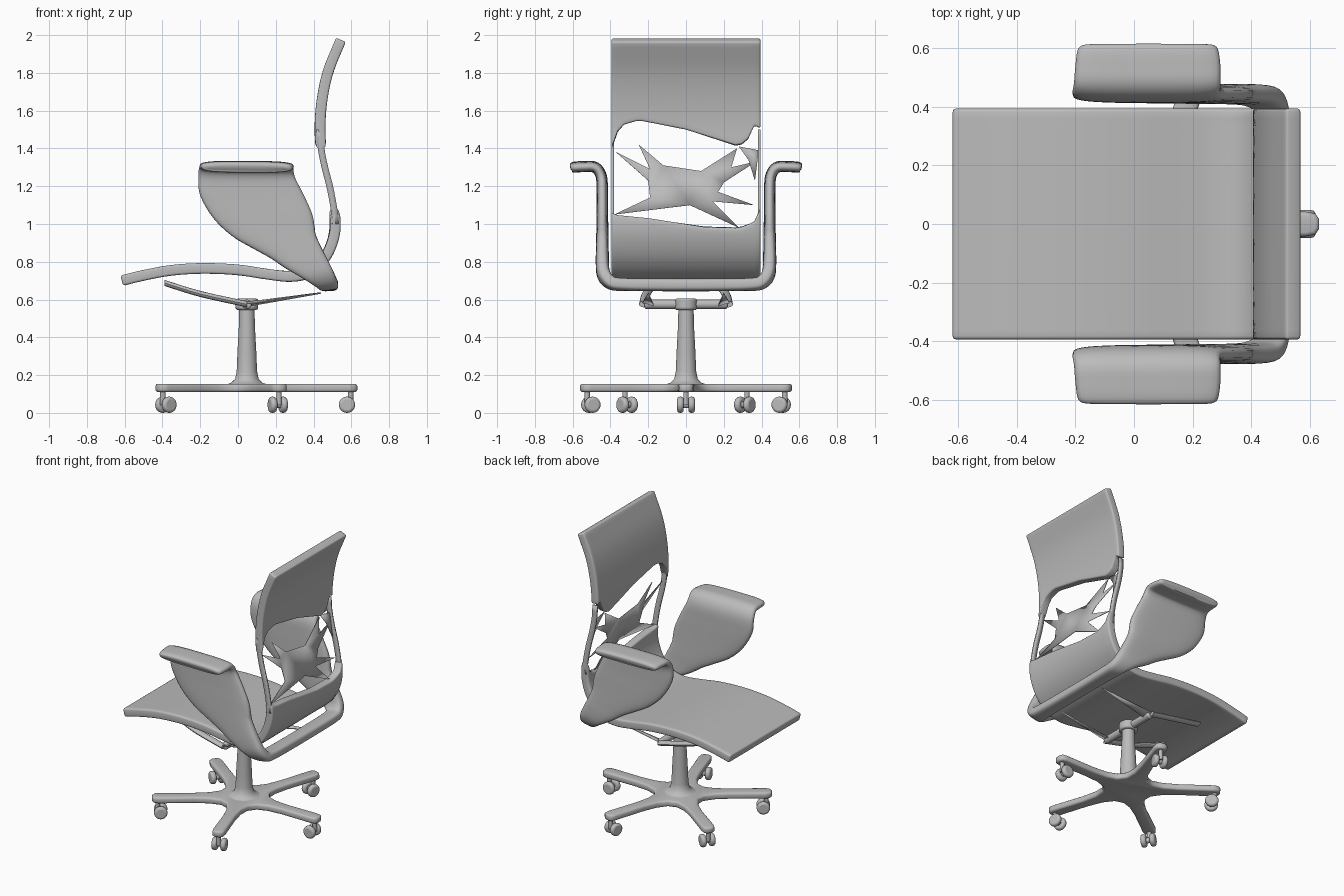
import bpy, bmesh, math
from mathutils import Vector

cube = bpy.data.objects.get("Cube")
if cube:
    bpy.data.objects.remove(cube, do_unlink=True)

GREY = (0.5, 0.5, 0.5, 1)
mat = bpy.data.materials.new("plain grey")
mat.use_nodes = True
mat.diffuse_color = GREY
mat.node_tree.nodes["Principled BSDF"].inputs["Base Color"].default_value = GREY


def finish(name, bm, thick=0, bevel=0, angle=40):
    """Turn a bmesh into a smooth shaded object with optional thickness and bevel."""
    bmesh.ops.recalc_face_normals(bm, faces=bm.faces)
    me = bpy.data.meshes.new(name)
    bm.to_mesh(me)
    bm.free()
    me.materials.append(mat)
    ob = bpy.data.objects.new(name, me)
    bpy.context.collection.objects.link(ob)
    if thick:
        m = ob.modifiers.new("thickness", 'SOLIDIFY')
        m.thickness, m.offset = thick, 0
    if bevel:
        m = ob.modifiers.new("rounding", 'BEVEL')
        m.width, m.segments, m.angle_limit = bevel, 3, math.radians(50)
    bpy.context.view_layer.objects.active = ob
    ob.select_set(True)
    bpy.ops.object.shade_smooth_by_angle(angle=math.radians(angle))
    ob.select_set(False)
    return ob


def spline(points, steps):
    """Catmull-Rom curve through points of any dimension."""
    pts = [Vector(p) for p in points]
    pts = [2 * pts[0] - pts[1]] + pts + [2 * pts[-1] - pts[-2]]
    out = []
    for a, b, c, d in zip(pts, pts[1:], pts[2:], pts[3:]):
        for i in range(steps):
            t = i / steps
            out.append(0.5 * (2 * b + (c - a) * t + (2 * a - 5 * b + 4 * c - d) * t * t
                              + (3 * b - a - 3 * c + d) * t ** 3))
    return out + [pts[-2]]


def skin(bm, rings, closed=True):
    """Join rows of points with quads; closed rings also get end caps."""
    rows = [[bm.verts.new(p) for p in r] for r in rings]
    n = len(rows[0])
    for a, b in zip(rows, rows[1:]):
        for i in range(n if closed else n - 1):
            j = (i + 1) % n
            bm.faces.new((a[i], a[j], b[j], b[i]))
    if closed:
        bm.faces.new(rows[0])
        bm.faces.new(rows[-1])


def interp(table, v):
    """Piecewise linear lookup in (key, value) pairs."""
    for (a, p), (b, q) in zip(table, table[1:]):
        if v <= b:
            return p + (q - p) * max(0, v - a) / (b - a)
    return table[-1][1]


# Side profile shared by the seat and backrest
profile = spline([(-0.615, 0.70), (-0.5, 0.728), (-0.35, 0.755), (-0.18, 0.765), (0, 0.757),
                  (0.15, 0.735), (0.28, 0.722), (0.38, 0.745), (0.46, 0.82), (0.505, 0.92),
                  (0.515, 1.02), (0.49, 1.18), (0.455, 1.32), (0.435, 1.45), (0.44, 1.62),
                  (0.475, 1.8), (0.545, 1.975)], 8)
lengths = [0]
for a, b in zip(profile, profile[1:]):
    lengths.append(lengths[-1] + (b - a).length)
along_x = list(zip(lengths, [p.x for p in profile]))
along_z = list(zip(lengths, [p.y for p in profile]))
back_part = [(p.y, s) for p, s in zip(profile, lengths) if s > lengths[56]]
TOTAL = lengths[-1]
HALF = 0.394


def at_height(z):
    return interp(back_part, z)


def panel(name, y0, y1, start, end, cols, rows, thick, bevel):
    """Sheet following the profile, with start and end lengths depending on y."""
    bm = bmesh.new()
    grid = []
    for i in range(cols + 1):
        y = y0 + (y1 - y0) * i / cols
        a, b = start(y), end(y)
        s = [a + (b - a) * j / rows for j in range(rows + 1)]
        grid.append([(interp(along_x, v), y, interp(along_z, v)) for v in s])
    skin(bm, grid, closed=False)
    return finish(name, bm, thick, bevel)


# Seat with lower back, and upper back, with ragged edges facing each other
low_edge = [(-0.4, 1.06), (-0.36, 1.045), (-0.2, 1.03), (0.1, 0.985), (0.28, 0.98), (0.36, 1.01), (0.4, 1.1)]
top_edge = [(-0.4, 1.38), (-0.35, 1.52), (-0.25, 1.55), (0, 1.50), (0.28, 1.41), (0.33, 1.45),
            (0.37, 1.54), (0.4, 1.5)]
panel("seat_and_lower_back", -HALF, HALF, lambda y: 0,
      lambda y: at_height(interp(low_edge, y)), 24, 44, 0.056, 0.02)
panel("upper_back", -HALF, HALF, lambda y: at_height(interp(top_edge, y)),
      lambda y: TOTAL, 24, 16, 0.056, 0.02)

# Thin side strips bridging the opening
for side, name in ((-1, "right"), (1, "left")):
    panel(name + "_back_strip", side * HALF, side * (HALF - 0.012),
          lambda y: at_height(1.0), lambda y: at_height(1.5), 1, 12, 0.035, 0)


def shard(name, outline):
    """Thin plate in the backrest, outlined in (y, z)."""
    bm = bmesh.new()
    face = bm.faces.new([bm.verts.new((interp(along_x, at_height(z)), y, z)) for y, z in outline])
    bmesh.ops.triangulate(bm, faces=[face])
    finish(name, bm, 0.004)


# Star shaped web in the opening
shard("back_web", [(-0.37, 1.38), (-0.19, 1.29), (-0.25, 1.42), (-0.12, 1.31), (0.08, 1.28),
                   (0.27, 1.40), (0.24, 1.30), (0.37, 1.33), (0.2, 1.22), (0.17, 1.17), (0.36, 1.10),
                   (0.14, 1.12), (0.28, 0.98), (0.02, 1.10), (-0.38, 1.05), (-0.19, 1.14), (-0.2, 1.23)])
shard("back_web_corner", [(0.28, 1.41), (0.385, 1.39), (0.365, 1.23), (0.33, 1.34)])

# Armrests: one flattened band from pad to pad, passing behind and below the seat.
# Each station: y, front x, front z, rear x, rear z, thickness
stations = [(0.612, -0.16, 1.30, 0.26, 1.295, 0.02), (0.60, -0.19, 1.302, 0.285, 1.298, 0.055),
            (0.54, -0.20, 1.306, 0.295, 1.302, 0.058), (0.48, -0.205, 1.30, 0.295, 1.298, 0.06),
            (0.448, -0.21, 1.25, 0.30, 1.25, 0.06), (0.443, -0.20, 1.15, 0.345, 1.16, 0.06),
            (0.443, -0.13, 1.03, 0.39, 1.06, 0.062), (0.443, -0.03, 0.935, 0.405, 0.99, 0.064),
            (0.443, 0.08, 0.87, 0.41, 0.95, 0.066), (0.443, 0.17, 0.82, 0.43, 0.90, 0.068),
            (0.443, 0.26, 0.76, 0.47, 0.82, 0.07), (0.435, 0.35, 0.71, 0.505, 0.75, 0.07),
            (0.40, 0.41, 0.68, 0.525, 0.70, 0.068), (0.34, 0.425, 0.675, 0.53, 0.685, 0.066),
            (0.15, 0.43, 0.675, 0.53, 0.68, 0.066)]
band = spline(stations + [(-s[0],) + s[1:] for s in reversed(stations)], 4)


def centre(s):
    return Vector(((s[1] + s[3]) / 2, s[0], (s[2] + s[4]) / 2))


def soften(v, power):
    return math.copysign(abs(v) ** power, v)


rings = []
for i, s in enumerate(band):
    c = centre(s)
    tangent = centre(band[min(i + 1, len(band) - 1)]) - centre(band[max(i - 1, 0)])
    width = Vector((s[3] - s[1], 0, s[4] - s[2])) / 2
    normal = width.cross(tangent).normalized() * s[5] / 2
    turn = [math.tau * k / 28 for k in range(28)]
    rings.append([c + width * soften(math.cos(t), 0.6) + normal * soften(math.sin(t), 0.6) for t in turn])
bm = bmesh.new()
skin(bm, rings)
finish("armrest_band", bm, angle=60)

# Column, turned from a profile, flaring into the base
CX = 0.047
lathe = [(0.13, 0.145), (0.085, 0.158), (0.062, 0.18), (0.054, 0.22), (0.05, 0.32), (0.043, 0.45), (0.04, 0.56)]
bm = bmesh.new()
skin(bm, [[(CX + r * math.cos(math.tau * k / 32), r * math.sin(math.tau * k / 32), z)
           for k in range(32)] for r, z in lathe])
finish("column", bm)

# Five-legged base
leg = [(0.15, -0.072), (0.22, -0.048), (0.32, -0.04), (0.54, -0.042), (0.572, -0.036), (0.585, -0.016)]
leg += [(r, -w) for r, w in reversed(leg)]
bm = bmesh.new()
outline = []
for n in range(5):
    a = math.tau * n / 5
    for r, w in leg:
        outline.append(bm.verts.new((CX + r * math.cos(a) - w * math.sin(a),
                                     r * math.sin(a) + w * math.cos(a), 0.132)))
bm.faces.new(outline)
finish("star_base", bm, 0.044, 0.014)


def cylinder(name, start, end, radius, bevel=0):
    """Round bar between two points."""
    start, end = Vector(start), Vector(end)
    axis = end - start
    bm = bmesh.new()
    bmesh.ops.create_cone(bm, cap_ends=True, segments=24, radius1=radius, radius2=radius, depth=axis.length)
    bm.transform(axis.to_track_quat('Z', 'Y').to_matrix().to_4x4())
    bmesh.ops.translate(bm, verts=bm.verts, vec=(start + end) / 2)
    return finish(name, bm, 0, bevel)


# Twin-wheel casters under each leg tip
for n in range(5):
    a = math.tau * n / 5
    out, across = Vector((math.cos(a), math.sin(a), 0)), Vector((-math.sin(a), math.cos(a), 0))
    hub = Vector((CX, 0, 0.043)) + out * 0.53
    cylinder(f"caster_stem_{n}", hub + out * 0.02, hub + out * 0.02 + Vector((0, 0, 0.08)), 0.014)
    cylinder(f"caster_axle_{n}", hub - across * 0.02, hub + across * 0.02, 0.018)
    for side in (-1, 1):
        cylinder(f"caster_wheel_{n}_{side}", hub + across * side * 0.012, hub + across * side * 0.047, 0.043, 0.014)

# Tilt mechanism: hub, cross bar, and side arms below the seat
cylinder("tilt_hub", (CX, 0, 0.545), (CX, 0, 0.605), 0.06, 0.012)
cylinder("tilt_cross_bar", (CX, -0.22, 0.575), (CX, 0.22, 0.575), 0.025, 0.01)
for side, name in ((-1, "right"), (1, "left")):
    path = spline([(-0.39, side * 0.17, 0.688), (-0.2, side * 0.21, 0.63), (CX, side * 0.225, 0.575)], 5)
    bm = bmesh.new()
    skin(bm, [[p + Vector((0, 0.024 * math.cos(t), 0.016 * math.sin(t)))
               for t in (math.tau * k / 12 for k in range(12))] for p in path])
    finish(name + "_tilt_arm", bm)
    bm = bmesh.new()
    bm.faces.new([bm.verts.new(p) for p in ((CX, side * 0.23, 0.585), (CX, side * 0.17, 0.565),
                                            (0.44, side * 0.2, 0.635))])
    finish(name + "_rear_brace", bm, 0.008)
